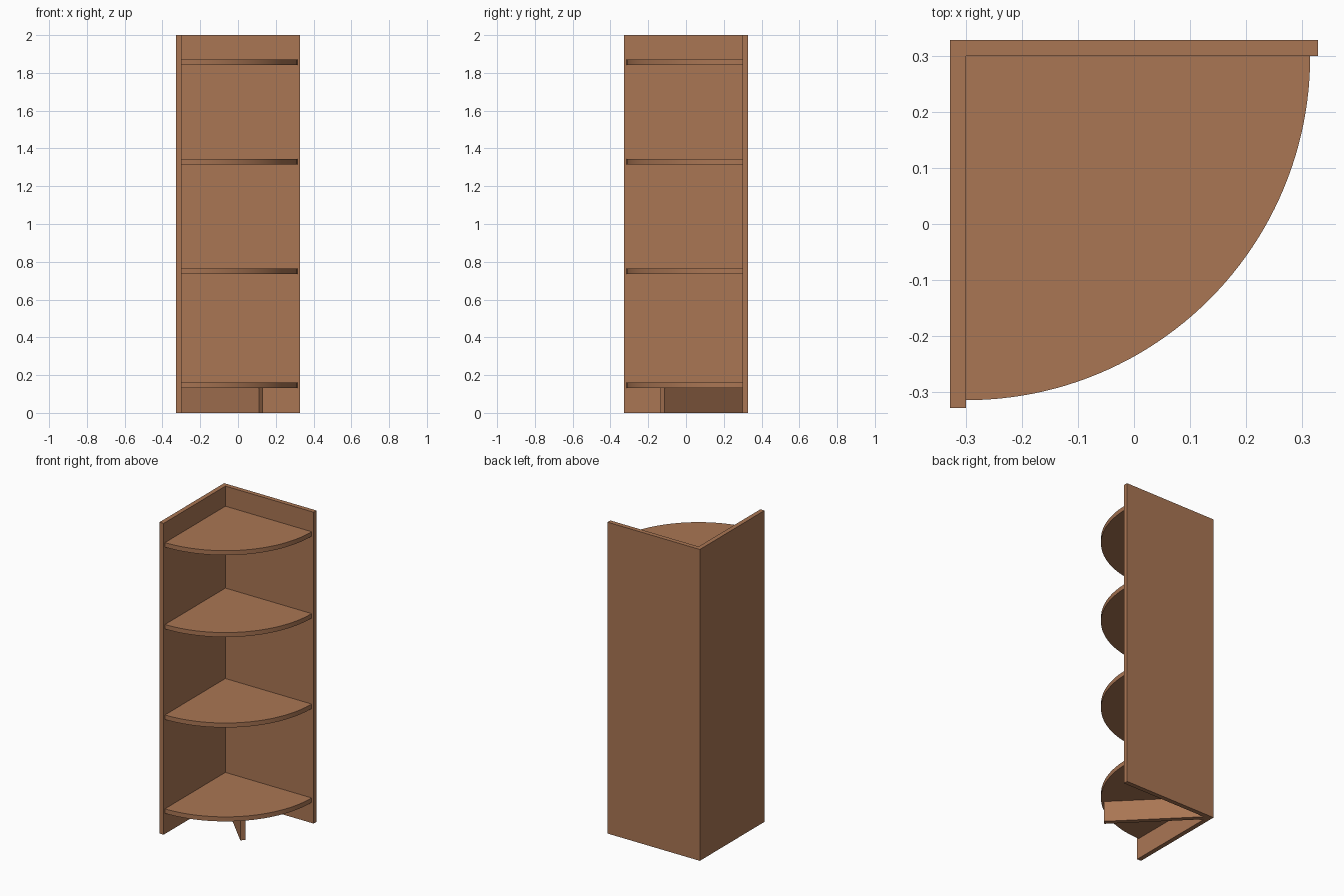
import bpy, bmesh, math

if "Cube" in bpy.data.objects:
    bpy.data.objects.remove(bpy.data.objects["Cube"])

wood = bpy.data.materials.new("warm brown wood")
wood.diffuse_color = (0.40, 0.18, 0.088, 1)
wood.use_nodes = True
wood.node_tree.nodes["Principled BSDF"].inputs["Base Color"].default_value = wood.diffuse_color


def prism(name, outline, z0, z1):
    """Extrude a flat outline from z0 up to z1."""
    bm = bmesh.new()
    face = bm.faces.new([bm.verts.new((x, y, z0)) for x, y in outline])
    ext = bmesh.ops.extrude_face_region(bm, geom=[face])
    bmesh.ops.translate(bm, vec=(0, 0, z1 - z0),
                        verts=[g for g in ext["geom"] if isinstance(g, bmesh.types.BMVert)])
    bmesh.ops.recalc_face_normals(bm, faces=bm.faces)
    mesh = bpy.data.meshes.new(name)
    bm.to_mesh(mesh)
    bm.free()
    mesh.materials.append(wood)
    ob = bpy.data.objects.new(name, mesh)
    bpy.context.collection.objects.link(ob)
    return ob


def rect(x0, y0, x1, y1):
    return [(x0, y0), (x1, y0), (x1, y1), (x0, y1)]


W, IN = 0.328, 0.299   # outer half width, inner wall face

# Two upright panels meeting in the back left corner
prism("left_panel", rect(-W, -W, -IN, W), 0, 2)
prism("back_panel", rect(-IN, IN, W, W), 0, 2)

# Quarter-round shelves centred on the inner corner
R, N = 0.613, 48
arc = [(-IN + R * math.cos(a), IN - R * math.sin(a))
       for a in (i * math.pi / 2 / N for i in range(N + 1))]
for i, z in enumerate((0.132, 0.735, 1.316, 1.842)):
    shelf = prism(f"shelf_{i + 1}", [(-IN, IN)] + arc, z, z + 0.029)
    bpy.ops.object.select_all(action='DESELECT')
    shelf.select_set(True)
    bpy.context.view_layer.objects.active = shelf
    bpy.ops.object.shade_smooth_by_angle(angle=math.radians(30))

# Diagonal foot plank running from the corner under the lowest shelf
h = 0.0105
ex, ey = 0.122, -0.125
prism("diagonal_foot", [(-IN, IN - 2 * h), (ex - h, ey - h), (ex + h, ey + h),
                        (-IN + 2 * h, IN), (-IN, IN)], 0, 0.132)
